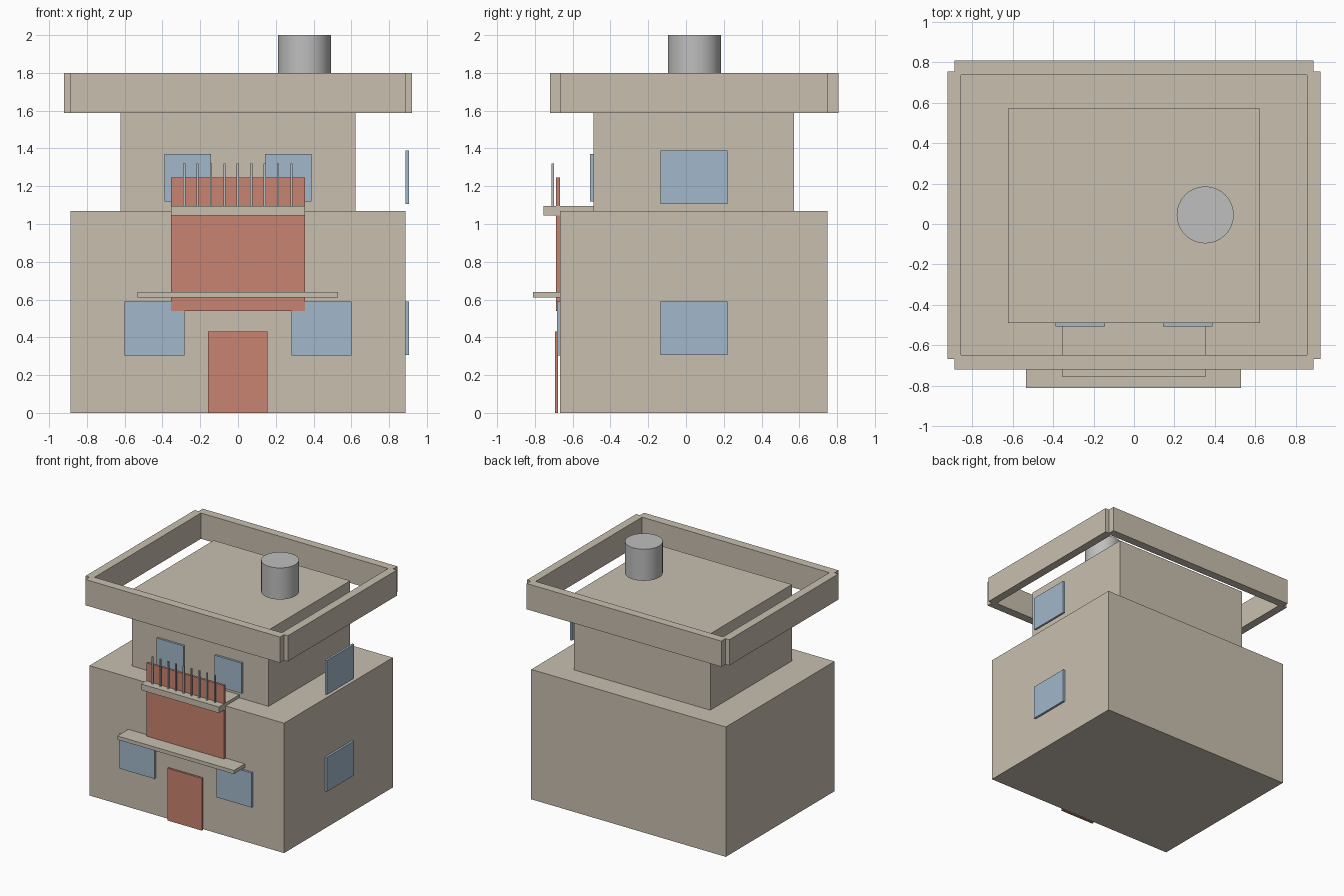
import bpy, bmesh
from mathutils import Matrix

if "Cube" in bpy.data.objects:
    bpy.data.objects.remove(bpy.data.objects["Cube"])


def material(name, rgb):
    m = bpy.data.materials.new(name)
    m.diffuse_color = (*rgb, 1.0)
    m.use_nodes = True
    m.node_tree.nodes["Principled BSDF"].inputs["Base Color"].default_value = m.diffuse_color
    return m


BEIGE = material("beige_plaster", (0.58, 0.52, 0.43))
RED = material("brick_red", (0.58, 0.23, 0.16))
BLUE = material("window_blue", (0.36, 0.48, 0.60))
GREY = material("metal_grey", (0.52, 0.52, 0.52))


def finish(name, bm, mat):
    mesh = bpy.data.meshes.new(name)
    bm.to_mesh(mesh)
    bm.free()
    mesh.materials.append(mat)
    ob = bpy.data.objects.new(name, mesh)
    bpy.context.collection.objects.link(ob)
    return ob


def box(name, x, y, z, mat):
    """Box from (min, max) ranges on each axis."""
    bm = bmesh.new()
    size = [r[1] - r[0] for r in (x, y, z)]
    mid = [(r[0] + r[1]) / 2 for r in (x, y, z)]
    bmesh.ops.create_cube(bm, size=1, matrix=Matrix.Translation(mid) @ Matrix.Diagonal((*size, 1)))
    return finish(name, bm, mat)


# Two storeys
box("lower_storey", (-0.887, 0.887), (-0.667, 0.748), (0, 1.07), BEIGE)
box("upper_storey", (-0.622, 0.622), (-0.49, 0.572), (1.07, 1.70), BEIGE)

# Parapet ring: four overlapping bars leaving notched corners
PZ = (1.588, 1.80)
box("parapet_front", (-0.887, 0.887), (-0.72, -0.648), PZ, BEIGE)
box("parapet_back", (-0.887, 0.887), (0.737, 0.807), PZ, BEIGE)
box("parapet_left", (-0.922, -0.854), (-0.667, 0.753), PZ, BEIGE)
box("parapet_right", (0.854, 0.922), (-0.667, 0.753), PZ, BEIGE)

# Entrance: door, canopy and red facade panel
box("door", (-0.158, 0.156), (-0.694, -0.677), (0, 0.43), RED)
box("canopy", (-0.533, 0.53), (-0.81, -0.667), (0.61, 0.64), BEIGE)
box("facade_panel", (-0.354, 0.354), (-0.687, -0.668), (0.54, 1.245), RED)

# Balcony slab and railing posts
box("balcony_slab", (-0.355, 0.355), (-0.755, -0.48), (1.045, 1.095), BEIGE)
for i in range(9):
    x = -0.285 + i * 0.071
    box(f"railing_post_{i + 1}", (x - 0.006, x + 0.006), (-0.711, -0.699), (1.09, 1.32), GREY)

# Front windows, both sides
for side, s in (("left", -1), ("right", 1)):
    lo = sorted((s * 0.282, s * 0.602))
    up = sorted((s * 0.143, s * 0.388))
    box(f"lower_window_{side}", lo, (-0.684, -0.667), (0.305, 0.59), BLUE)
    box(f"upper_window_{side}", up, (-0.507, -0.489), (1.12, 1.37), BLUE)

# Right side windows, the upper one standing clear of the set-back wall
box("side_window_lower", (0.886, 0.905), (-0.134, 0.219), (0.307, 0.59), BLUE)
box("side_window_upper", (0.887, 0.905), (-0.134, 0.219), (1.105, 1.388), BLUE)

# Roof water tank
bm = bmesh.new()
bmesh.ops.create_cone(bm, cap_ends=True, segments=32, radius1=0.141, radius2=0.141,
                      depth=0.26, matrix=Matrix.Translation((0.352, 0.045, 1.87)))
tank = finish("water_tank", bm, GREY)
bpy.context.view_layer.objects.active = tank
tank.select_set(True)
bpy.ops.object.shade_smooth_by_angle()
